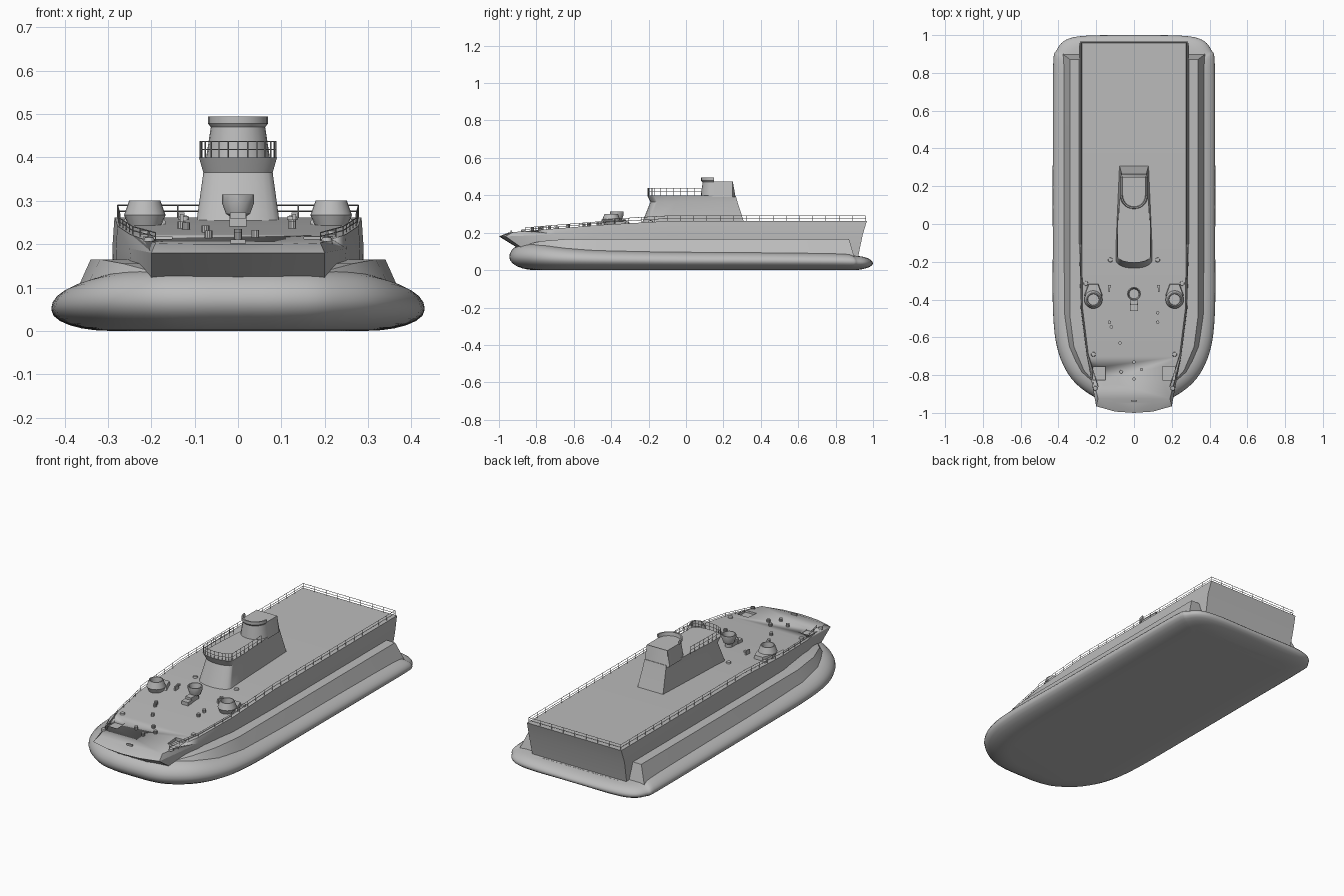
import bpy, bmesh, math
from mathutils import Vector

cube = bpy.data.objects.get("Cube")
if cube:
    bpy.data.objects.remove(cube)

grey = bpy.data.materials.new("hull grey")
grey.use_nodes = True
GREY = (0.5, 0.5, 0.5, 1)
grey.diffuse_color = GREY
grey.node_tree.nodes["Principled BSDF"].inputs["Base Color"].default_value = GREY


def finish(name, bm, angle=30):
    bmesh.ops.remove_doubles(bm, verts=bm.verts, dist=0.0001)
    bmesh.ops.recalc_face_normals(bm, faces=bm.faces)
    mesh = bpy.data.meshes.new(name)
    bm.to_mesh(mesh)
    bm.free()
    mesh.materials.append(grey)
    ob = bpy.data.objects.new(name, mesh)
    bpy.context.collection.objects.link(ob)
    bpy.ops.object.select_all(action="DESELECT")
    ob.select_set(True)
    bpy.context.view_layer.objects.active = ob
    bpy.ops.object.shade_smooth_by_angle(angle=math.radians(angle))
    return ob


def stack(name, levels, angle=30):
    """Skin mirrored half outlines (bow to stern) from bottom to top."""
    bm = bmesh.new()
    rows = [[[bm.verts.new((s * x, y, z)) for x, y, z in lv] for s in (-1, 1)] for lv in levels]
    n = len(levels[0])
    for low, high in zip(rows, rows[1:]):
        for s in (0, 1):
            for i in range(n - 1):
                bm.faces.new((low[s][i], low[s][i + 1], high[s][i + 1], high[s][i]))
        bm.faces.new((low[0][-1], low[1][-1], high[1][-1], high[0][-1]))
    for left, right in (rows[0], rows[-1]):
        for i in range(n - 1):
            bm.faces.new((left[i], left[i + 1], right[i + 1], right[i]))
    bmesh.ops.dissolve_degenerate(bm, dist=0.0001, edges=bm.edges)
    return finish(name, bm, angle)


def smooth_path(pts, steps=5):
    pts = [Vector(p) for p in pts]
    ext = [2 * pts[0] - pts[1]] + pts + [2 * pts[-1] - pts[-2]]
    out = []
    for a, b, c, d in zip(ext, ext[1:], ext[2:], ext[3:]):
        for k in range(steps):
            t = k / steps
            out.append(0.5 * (2 * b + (c - a) * t + (2 * a - 5 * b + 4 * c - d) * t**2
                              + (3 * b - a - 3 * c + d) * t**3))
    return out + [pts[-1]]


def lathe(name, loc, profile, segs=16):
    bm = bmesh.new()
    rings = [[bm.verts.new((loc[0] + r * math.cos(math.tau * k / segs),
                            loc[1] + r * math.sin(math.tau * k / segs), loc[2] + z))
              for k in range(segs)] for r, z in profile]
    for a, b in zip(rings, rings[1:]):
        for k in range(segs):
            j = (k + 1) % segs
            bm.faces.new((a[k], a[j], b[j], b[k]))
    return finish(name, bm)


def box(name, loc, size):
    bm = bmesh.new()
    bmesh.ops.create_cube(bm, size=1)
    bmesh.ops.scale(bm, vec=size, verts=bm.verts)
    bmesh.ops.translate(bm, vec=loc, verts=bm.verts)
    return finish(name, bm)


def railing(name, path, height, gap, wires=2, r=0.0014):
    """Posts along a path joined by horizontal wires."""
    bm = bmesh.new()

    def rod(p, q):
        d = q - p
        m = d.to_track_quat("Z", "Y").to_matrix().to_4x4()
        m.translation = (p + q) / 2
        bmesh.ops.create_cone(bm, segments=4, radius1=r, radius2=r, depth=d.length,
                              cap_ends=True, matrix=m)
    path = [Vector(p) for p in path]
    up = Vector((0, 0, height))
    for p, q in zip(path, path[1:]):
        for w in range(1, wires + 1):
            rod(p + up * w / wires, q + up * w / wires)
        n = max(1, round((q - p).length / gap))
        for k in range(n):
            a = p.lerp(q, k / n)
            rod(a, a + up)
    rod(path[-1], path[-1] + up)
    return finish(name, bm)


# Inflated skirt: x, y and top height along the half outline
rim = smooth_path([(0, -0.945, 0.14), (0.12, -0.94, 0.14), (0.22, -0.91, 0.14), (0.33, -0.82, 0.135),
                   (0.4, -0.68, 0.12), (0.428, -0.48, 0.108), (0.43, -0.1, 0.1), (0.43, 0.4, 0.096),
                   (0.428, 0.84, 0.09), (0.41, 0.92, 0.08), (0.36, 0.975, 0.075),
                   (0.25, 0.997, 0.072), (0, 1.0, 0.07)])
skirt = []
for k in range(-6, 7):
    a = math.radians(15 * k)
    level = []
    for x, y, top in rim:
        inward = Vector((-x, max(-0.5, min(0.7, y)) - y))
        inward = inward.normalized() * (1 - math.cos(a)) * (0.14 if k < 0 else 0.09)
        level.append((max(0, x + inward.x), y + inward.y, top / 2 * (1 + math.sin(a))))
    skirt.append(level)
stack("skirt", skirt, 50)

# Hull: bottom, knuckle and deck outlines
bottom = [(0, -.87, .1), (.08, -.87, .1), (.2, -.85, .1), (.24, -.7, .1), (.28, -.45, .09), (.285, -.1, .08), (.285, .92, .07)]
knuckle = [(0, -1, .18), (.1, -.993, .18), (.2, -.965, .18), (.25, -.7, .19), (.282, -.45, .19), (.29, -.1, .19), (.29, .945, .19)]
deck = [(0, -.95, .2), (.1, -.945, .2), (.19, -.925, .203), (.248, -.7, .222), (.278, -.45, .242), (.285, -.1, .262), (.285, .967, .262)]
hull = stack("hull", [bottom, knuckle, deck])


def deck_z(y):
    for a, b in zip(deck, deck[1:]):
        if a[1] <= y <= b[1]:
            return a[2] + (b[2] - a[2]) * (y - a[1]) / (b[1] - a[1])
    return deck[-1][2]


# Side sponsons as one belt around the hull
belt_low = [(0, -.86, .08), (.2, -.895, .09), (.3, -.8, .09), (.355, -.65, .09), (.378, -.48, .08), (.378, .9, .07)]
belt_top = [(0, -.83, .13), (.19, -.86, .135), (.265, -.775, .155), (.318, -.65, .165), (.34, -.48, .165), (.34, .872, .165)]
stack("sponson_belt", [belt_low, belt_top])

# Recessed deck hatches
for s in (-1, 1):
    cutter = box("hatch_cutter", (s * 0.185, -0.79, 0.215), (0.066, 0.072, 0.03))
    cutter.hide_render = True
    cutter.hide_viewport = True
    cut = hull.modifiers.new("hatch", "BOOLEAN")
    cut.operation = "DIFFERENCE"
    cut.object = cutter


# Superstructure with rounded fronts
def nose(hw, front, depth, back_hw, back, z):
    arc = [math.radians(15 * k) for k in range(7)]
    pts = [(hw * math.sin(a), front + depth * (1 - math.cos(a)), z) for a in arc]
    return pts + [(hw, front + depth + 0.1, z), (back_hw, back, z)]


bridge_top = nose(.09, -.207, .035, .066, .265, .4)
stack("bridge_tower", [nose(.096, -.236, .04, .078, .312, .25),
                       nose(.08, -.19, .035, .068, .275, .365), bridge_top])
stack("upper_tower", [nose(.075, .078, .07, .066, .265, .39),
                      nose(.062, .09, .06, .055, .24, .475)])
rail = [(x * 0.97, y + 0.003, z) for x, y, z in bridge_top[:-1] + [(.086, .08, .4)]]
railing("bridge_railing", [(-x, y, z) for x, y, z in rail[:0:-1]] + rail, 0.037, 0.04)

# Lookout rim at the top of the tower
bm = bmesh.new()
arc = [math.radians(180 + 15 * k) for k in range(13)]
rows = [[bm.verts.new((r * math.cos(a), .15 + r * math.sin(a), z)) for a in arc]
        for r, z in ((.063, .47), (.069, .478), (.069, .494), (.062, .494), (.058, .47))]
for a, b in zip(rows, rows[1:] + rows[:1]):
    for k in range(12):
        bm.faces.new((a[k], a[k + 1], b[k + 1], b[k]))
for k in (0, -1):
    bm.faces.new([row[k] for row in rows])
finish("lookout_rim", bm)

# Deck railings
sides = [(.19, -.86), (.243, -.69), (.273, -.45), (.278, -.1), (.278, .96)]
right = [(x, y, deck_z(y)) for x, y in sides]
stern_loop = right[2:] + [(-x, y, z) for x, y, z in right[:1:-1]]
railing("deck_railing", stern_loop, 0.028, 0.07)
for s, side in ((1, "left"), (-1, "right")):
    railing(side + "_bow_railing", [(s * x, y, z) for x, y, z in right[:3]], 0.018, 0.06)

# Gun tubs, each with a low shelter behind
tub = [(.034, -.01), (.048, .022), (.036, .056), (.031, .056), (.029, .03), (0, .03)]
for s, side in ((1, "left"), (-1, "right")):
    lathe(side + "_gun_tub", (s * .215, -.4, .245), tub, 20)
    stack(side + "_tub_shelter", [[(0, -.4, .24), (.05, -.38, .24), (.027, -.315, .24)],
                                  [(0, -.39, .268), (.044, -.375, .268), (.024, -.32, .268)]]).location.x = s * .215

# Centre mount with a barrel box ahead of it
lathe("centre_mount", (0, -.37, .24), [(.02, -.01), (.02, .025), (.028, .03), (.037, .055), (.037, .074),
                                      (.032, .074), (.026, .04), (0, .04)], 12)
box("mount_body", (0, -.4, .258), (.036, .06, .03))
box("barrel_box", (0, -.44, .247), (.04, .04, .026))

# Bollards, vents and other deck fittings
fittings = [(-.13, -.52), (-.12, -.545), (.125, -.47), (.125, -.52), (0, -.73), (0, -.82), (-.068, -.782), (.04, -.77), (-.075, -.63)]
for x, y in fittings:
    lathe("bollard", (x, y, deck_z(y) - .002), [(0, 0), (.009, 0), (.009, .018), (0, .018)], 10)
for s in (-1, 1):
    for x, y in ((.215, -.69), (.205, -.87), (.125, -.19), (.255, -.315)):
        lathe("deck_cap", (s * x, y, deck_z(y) - .002), [(0, 0), (.013, 0), (.011, .01), (0, .012)], 12)
    box("vent_pipe", (s * .13, -.345, .255), (.008, .03, .03))
    box("vent_head", (s * .13, -.33, .268), (.014, .014, .01))
box("bow_chock", (0, -.935, .206), (.034, .008, .01))
